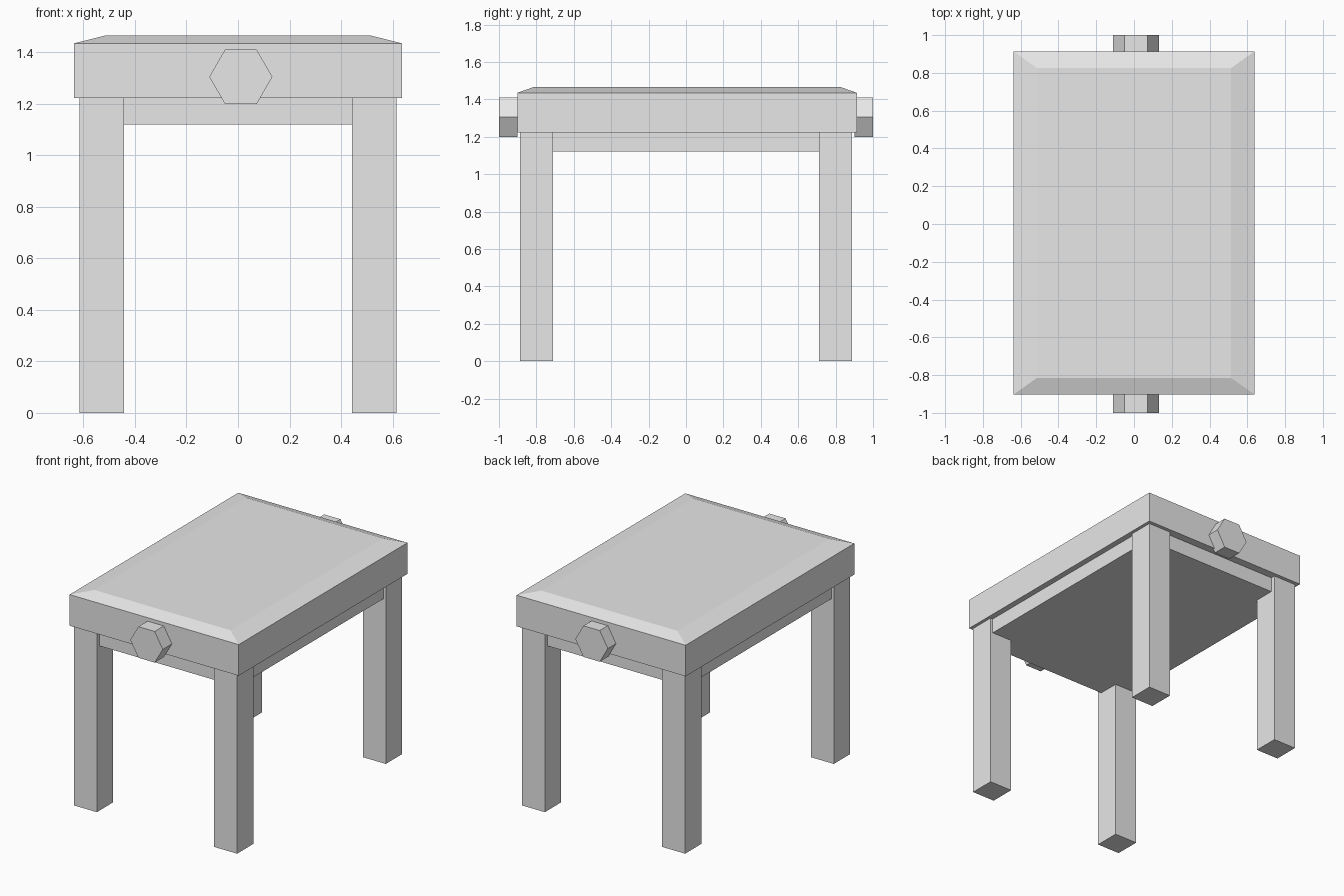
import bpy, bmesh
from math import pi
from mathutils import Matrix, Vector

cube = bpy.data.objects.get("Cube")
if cube:
    bpy.data.objects.remove(cube, do_unlink=True)

grey = bpy.data.materials.new("light_grey")
grey.use_nodes = True
grey.diffuse_color = (0.8, 0.8, 0.8, 1)
grey.node_tree.nodes["Principled BSDF"].inputs["Base Color"].default_value = (0.8, 0.8, 0.8, 1)


def finish(name, bm):
    """Turn a bmesh into a named, coloured object."""
    bmesh.ops.recalc_face_normals(bm, faces=bm.faces)
    mesh = bpy.data.meshes.new(name)
    bm.to_mesh(mesh)
    bm.free()
    mesh.materials.append(grey)
    obj = bpy.data.objects.new(name, mesh)
    bpy.context.collection.objects.link(obj)
    return obj


def box(low, high):
    """A box between two opposite corners."""
    low, high = Vector(low), Vector(high)
    bm = bmesh.new()
    bmesh.ops.create_cube(bm, size=1, matrix=Matrix.Translation((low + high) / 2)
                          @ Matrix.Diagonal((*(high - low), 1)))
    return bm


# Seat: a slab whose top face is raised and drawn in to a shallow chamfer
seat_low, seat_high = (-0.637, -0.902, 1.223), (0.637, 0.913, 1.435)
bm = box(seat_low, seat_high)
top = max(bm.faces, key=lambda f: f.calc_center_median().z)
raised = bmesh.ops.extrude_discrete_faces(bm, faces=[top])["faces"][0]
for v in raised.verts:
    v.co.x -= 0.124 if v.co.x > 0 else -0.124
    v.co.y -= 0.088 if v.co.y > 0 else -0.088
    v.co.z += 0.031
finish("seat", bm)

# Apron under the seat, set back a little from the legs
finish("apron", box((-0.597, -0.857, 1.12), (0.597, 0.857, 1.223)))

# Four square legs
for side, sx in (("right", -1), ("left", 1)):
    for end, sy in (("front", -1), ("back", 1)):
        x = sorted((sx * 0.442, sx * 0.615))
        y = sorted((sy * 0.712, sy * 0.888))
        finish(f"{end}_{side}_leg", box((x[0], y[0], 0), (x[1], y[1], 1.223)))

# Six-sided adjusting knobs on both ends
for end, sy in (("front", -1), ("back", 1)):
    bm = bmesh.new()
    bmesh.ops.create_cone(bm, cap_ends=True, segments=6, radius1=0.1225, radius2=0.1225, depth=0.1,
                          matrix=Matrix.Translation((0.011, sy * 0.95, 1.305))
                          @ Matrix.Rotation(pi / 2, 4, "X") @ Matrix.Rotation(pi / 2, 4, "Z"))
    # Keep a corner pointing sideways and a flat on top
    widest = max(v.co.x for v in bm.verts)
    if widest < 0.13:
        bmesh.ops.rotate(bm, verts=bm.verts, cent=(0.011, 0, 1.305),
                         matrix=Matrix.Rotation(pi / 6, 3, "Y"))
    finish(f"{end}_knob", bm)
